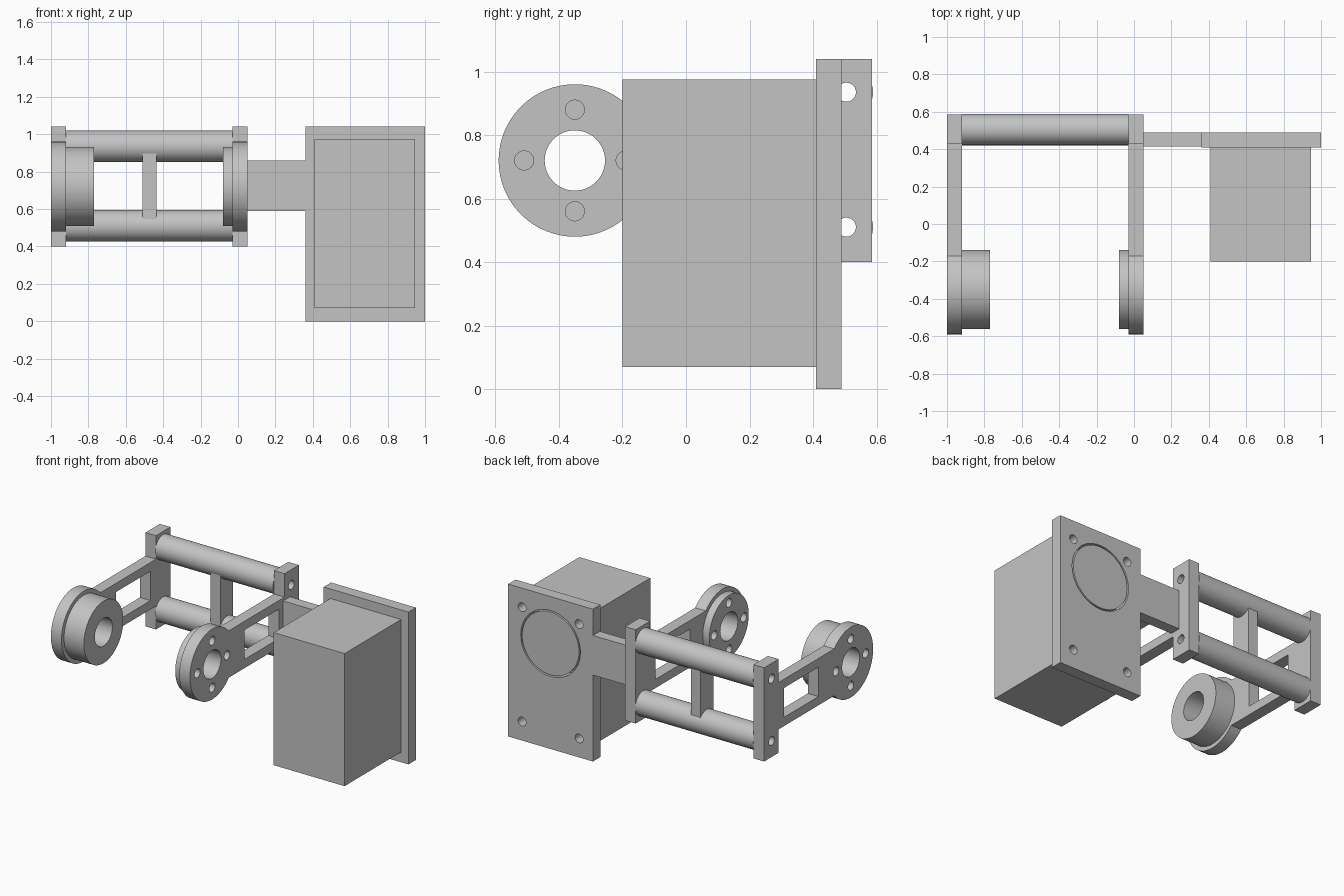
import bpy, bmesh, math
from mathutils import Matrix, Vector

cube = bpy.data.objects.get("Cube")
if cube:
    bpy.data.objects.remove(cube, do_unlink=True)

grey = bpy.data.materials.new("plain grey")
grey.use_nodes = True
GREY = (0.55, 0.55, 0.55, 1)
grey.diffuse_color = GREY
grey.node_tree.nodes["Principled BSDF"].inputs["Base Color"].default_value = GREY

AXLE_Y, MID_Z = -0.35, 0.72        # hub centre
ROD_Y, ROD_Z = 0.505, (0.51, 0.935)  # spacer tube centres


def finish(name, bm):
    bmesh.ops.recalc_face_normals(bm, faces=bm.faces)
    mesh = bpy.data.meshes.new(name)
    bm.to_mesh(mesh)
    bm.free()
    mesh.materials.append(grey)
    ob = bpy.data.objects.new(name, mesh)
    bpy.context.collection.objects.link(ob)
    return ob


def box(name, x, y, z):
    bm = bmesh.new()
    bmesh.ops.create_cube(bm, size=1)
    for v in bm.verts:
        v.co = Vector([(a + b) / 2 + c * (b - a) for (a, b), c in zip((x, y, z), v.co)])
    return finish(name, bm)


def cylinder(name, axis, centre, span, radius, sides=64):
    """Cylinder along X (centre is y, z) or along Y (centre is x, z)."""
    mid, length = (span[0] + span[1]) / 2, span[1] - span[0]
    if axis == "X":
        turn, place = Matrix.Rotation(math.pi / 2, 4, "Y"), (mid, *centre)
    else:
        turn, place = Matrix.Rotation(math.pi / 2, 4, "X"), (centre[0], mid, centre[1])
    bm = bmesh.new()
    bmesh.ops.create_cone(bm, cap_ends=True, segments=sides, radius1=radius, radius2=radius,
                          depth=length, matrix=Matrix.Translation(place) @ turn)
    return finish(name, bm)


def cut(ob, cutters):
    bpy.context.view_layer.objects.active = ob
    for c in cutters:
        c.hide_render = True
        mod = ob.modifiers.new("cut", "BOOLEAN")
        mod.operation, mod.solver, mod.object = "DIFFERENCE", "EXACT", c
        bpy.ops.object.modifier_apply(modifier=mod.name)
        bpy.data.objects.remove(c, do_unlink=True)


def smooth(ob):
    bpy.ops.object.select_all(action="DESELECT")
    ob.select_set(True)
    bpy.context.view_layer.objects.active = ob
    bpy.ops.object.shade_smooth_by_angle(angle=math.radians(30))


def hole_x(y, z, span, radius):
    return cylinder("cutter", "X", (y, z), (span[0] - 0.05, span[1] + 0.05), radius, 48)


def hub_holes(span):
    holes = [hole_x(AXLE_Y, MID_Z, span, 0.095)]
    for i in range(4):
        a = i * math.pi / 2
        holes.append(hole_x(AXLE_Y + 0.16 * math.cos(a), MID_Z + 0.16 * math.sin(a), span, 0.03))
    return holes


def bracket(name, span):
    # Outline: round hub, arm, and upright end block
    start = math.asin(0.16 / 0.24)
    sweep = 2 * math.pi - 2 * start
    outline = []
    for i in range(65):
        a = start + sweep * i / 64
        outline.append((AXLE_Y + 0.24 * math.cos(a), MID_Z + 0.24 * math.sin(a)))
    outline += [(0.43, MID_Z - 0.16), (0.43, 0.40), (0.585, 0.40),
                (0.585, 1.04), (0.43, 1.04), (0.43, MID_Z + 0.16)]
    bm = bmesh.new()
    face = bm.faces.new([bm.verts.new((span[0], y, z)) for y, z in outline])
    new = bmesh.ops.extrude_face_region(bm, geom=[face])["geom"]
    bmesh.ops.translate(bm, vec=(span[1] - span[0], 0, 0),
                        verts=[g for g in new if isinstance(g, bmesh.types.BMVert)])
    ob = finish(name, bm)
    window = box("cutter", (span[0] - 0.05, span[1] + 0.05), (0.0, 0.37),
                 (MID_Z - 0.1, MID_Z + 0.1))
    cut(ob, hub_holes(span) + [window] + [hole_x(ROD_Y, z, span, 0.03) for z in ROD_Z])
    smooth(ob)


# Side brackets
bracket("right_bracket", (-1.0, -0.92))
bracket("left_bracket", (-0.03, 0.05))

# Hub bosses: the long one has only the bore, the short one also bolt holes
long_span, short_span = (-0.92, -0.77), (-0.08, -0.03)
boss = cylinder("right_boss", "X", (AXLE_Y, MID_Z), long_span, 0.212, 96)
cut(boss, [hole_x(AXLE_Y, MID_Z, long_span, 0.095)])
smooth(boss)
boss = cylinder("left_boss", "X", (AXLE_Y, MID_Z), short_span, 0.212, 96)
cut(boss, hub_holes(short_span))
smooth(boss)

# Hollow spacer tubes and the strut between them
rod_span = (-0.92, -0.03)
for label, z in zip(("lower", "upper"), ROD_Z):
    tube = cylinder(label + "_tube", "X", (ROD_Y, z), rod_span, 0.084)
    cut(tube, [hole_x(ROD_Y, z, rod_span, 0.03)])
    smooth(tube)
box("strut", (-0.51, -0.435), (0.43, 0.57), (ROD_Z[0] + 0.035, ROD_Z[1] - 0.035))

# Motor mount: link, drilled plate, round pilot and motor body
box("link", (0.05, 0.36), (0.415, 0.49), (0.59, 0.86))
plate = box("motor_plate", (0.36, 1.0), (0.41, 0.49), (0.0, 1.04))
through = (0.35, 0.55)
cut(plate, [cylinder("cutter", "Y", (0.68, MID_Z), through, 0.225, 96)]
    + [cylinder("cutter", "Y", (x, z), through, 0.03, 48)
       for x in (0.465, 0.895) for z in (0.13, 0.91)])
smooth(plate)
smooth(cylinder("motor_pilot", "Y", (0.68, MID_Z), (0.41, 0.49), 0.215, 96))
box("motor_body", (0.41, 0.945), (-0.2, 0.41), (0.07, 0.975))
